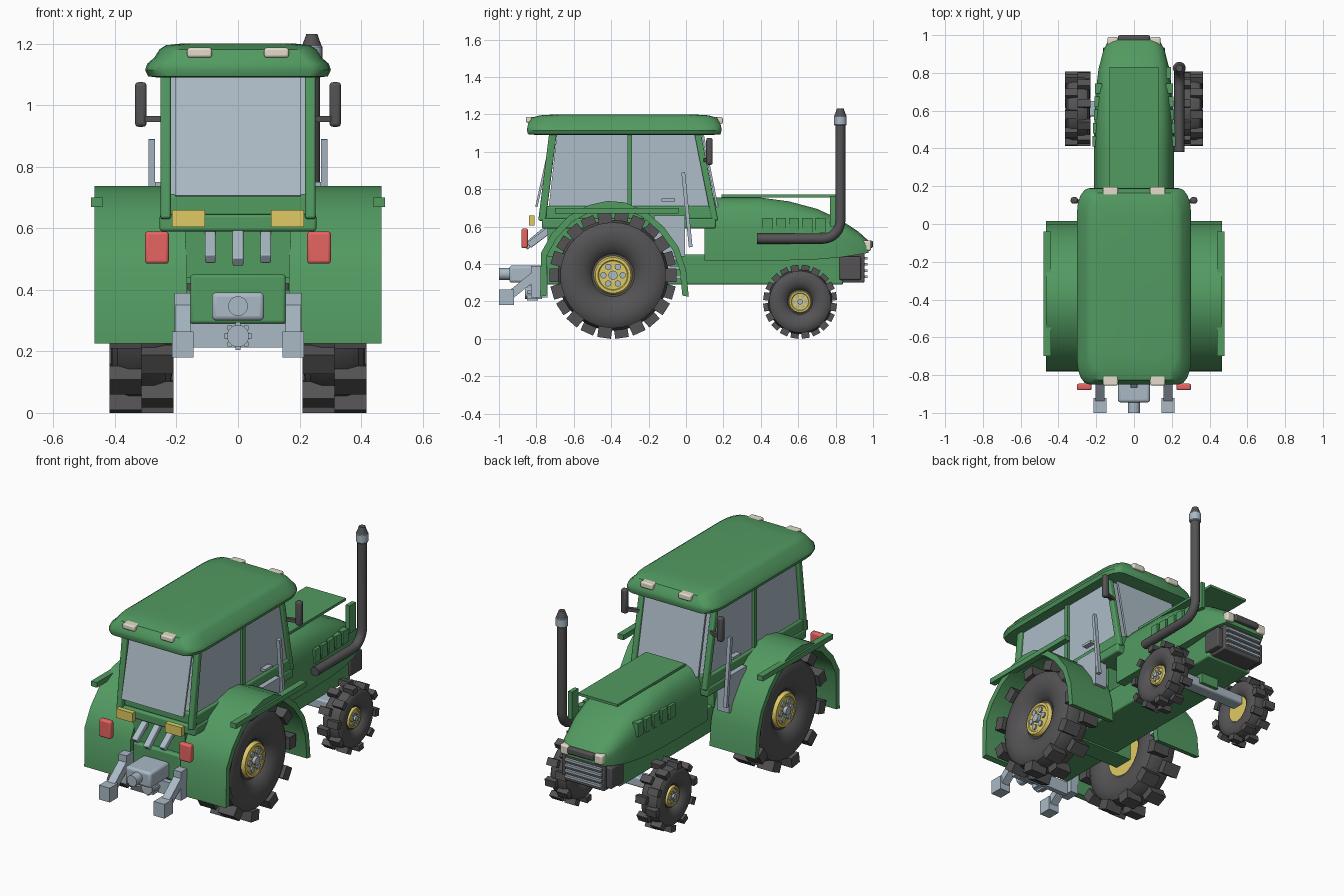
import bpy, bmesh, math
from mathutils import Vector, Matrix

cube = bpy.data.objects.get("Cube")
if cube:
    bpy.data.objects.remove(cube, do_unlink=True)


def material(name, rgb):
    m = bpy.data.materials.new(name)
    m.use_nodes = True
    m.diffuse_color = (*rgb, 1)
    m.node_tree.nodes["Principled BSDF"].inputs["Base Color"].default_value = (*rgb, 1)
    return m


GREEN = material("green paint", (.085, .325, .12))
BLACK = material("dark rubber", (.09, .086, .09))
STEEL = material("grey steel", (.4, .49, .56))
GLASS = material("pale glass", (.42, .51, .58))
YELLOW = material("yellow paint", (.74, .6, .13))
RED = material("red lamp", (.8, .13, .12))
CREAM = material("cream lamp", (.78, .72, .6))


def finish(name, bm, mat, bevel=0, smooth=True):
    bmesh.ops.recalc_face_normals(bm, faces=bm.faces)
    me = bpy.data.meshes.new(name)
    bm.to_mesh(me)
    bm.free()
    me.materials.append(mat)
    ob = bpy.data.objects.new(name, me)
    bpy.context.collection.objects.link(ob)
    if bevel:
        b = ob.modifiers.new("bevel", 'BEVEL')
        b.width, b.segments = bevel, 3
    if smooth:
        bpy.ops.object.select_all(action='DESELECT')
        bpy.context.view_layer.objects.active = ob
        ob.select_set(True)
        bpy.ops.object.shade_smooth_by_angle(angle=math.radians(35))
    return ob


def box(name, x, y, z, mat, bevel=0):
    """Box from its (low, high) range on each axis."""
    bm = bmesh.new()
    bmesh.ops.create_cube(bm, size=1)
    for v in bm.verts:
        v.co = [r[0] if c < 0 else r[1] for c, r in zip(v.co, (x, y, z))]
    return finish(name, bm, mat, bevel)


def pair(name, x, y, z, mat, bevel=0):
    """The same box on both sides."""
    box("left_" + name, x, y, z, mat, bevel)
    box("right_" + name, (-x[1], -x[0]), y, z, mat, bevel)


def beam(name, a, b, w, d, mat, bevel=0):
    """Rectangular bar between two points."""
    a, b = Vector(a), Vector(b)
    bm = bmesh.new()
    bmesh.ops.create_cube(bm, size=1)
    bmesh.ops.scale(bm, vec=(w, d, (b - a).length), verts=bm.verts)
    axis = (b - a).normalized()
    side = Vector((1, 0, 0)) - axis * axis.x
    side = side.normalized() if side.length > .1 else Vector((0, 1, 0))
    rot = Matrix((side, axis.cross(side), axis)).transposed()
    bmesh.ops.transform(bm, matrix=Matrix.Translation((a + b) / 2) @ rot.to_4x4(), verts=bm.verts)
    return finish(name, bm, mat, bevel)


def loft(name, rings, mat):
    """Closed solid through matching rings of points."""
    bm = bmesh.new()
    rows = [[bm.verts.new(p) for p in ring] for ring in rings]
    n = len(rows[0])
    for r, s in zip(rows, rows[1:]):
        for i in range(n):
            j = (i + 1) % n
            bm.faces.new((r[i], r[j], s[j], s[i]))
    bm.faces.new(rows[0])
    bm.faces.new(rows[-1])
    return finish(name, bm, mat)


def lathe(name, centre, profile, mat, axis='X', n=40):
    """Turn (offset, radius) pairs about an axis."""
    rings = []
    for o, r in profile:
        ring = []
        for i in range(n):
            t = math.tau * i / n
            c, s = r * math.cos(t), r * math.sin(t)
            p = {'X': (o, c, s), 'Y': (c, o, s), 'Z': (c, s, o)}[axis]
            ring.append(Vector(centre) + Vector(p))
        rings.append(ring)
    return loft(name, rings, mat)


# Wheels: tyre, staggered lugs, rim, hub and bolts
def wheel(name, side, x, y, R, half, rim, lugs):
    c = Vector((side * x, y, R))
    tyre = [(-.6, rim * 1.35), (-.82, R * .45), (-.92, R * .55), (-.95, R * .65), (-.9, R * .76),
            (-.75, R * .83), (-.4, R * .87), (.4, R * .87), (.75, R * .83), (.9, R * .76),
            (.95, R * .65), (.92, R * .55), (.82, R * .45), (.62, rim * 1.3), (.5, rim * 1.2)]
    lathe(name + "_tyre", c, [(side * half * o, r) for o, r in tyre], BLACK)
    bm = bmesh.new()
    for row in (-1, 1):
        for i in range(lugs):
            m = (Matrix.Translation(c) @ Matrix.Rotation(math.tau * (i + row / 4) / lugs, 4, 'X')
                 @ Matrix.Translation((row * side * half * .5, 0, R * .908)))
            made = bmesh.ops.create_cube(bm, size=1, matrix=m)["verts"]
            bmesh.ops.transform(bm, matrix=m @ Matrix.Diagonal((half, R * .215, R * .175, 1))
                                @ m.inverted(), verts=made)
    finish(name + "_lugs", bm, BLACK, smooth=False)
    rim_shape = [(-.62, rim * 1.36), (.62, rim * 1.06), (.7, rim), (.7, rim * .85), (.66, rim * .8)]
    lathe(name + "_rim", c, [(side * half * o, r) for o, r in rim_shape], YELLOW)
    lathe(name + "_hub", c, [(side * half * o, rim * .26) for o in (.6, .85)], STEEL, n=16)
    for i in range(6):
        t = math.tau * i / 6
        p = c + Vector((0, math.cos(t), math.sin(t))) * rim * .54
        lathe(name + "_bolt", p, [(side * half * o, rim * .18) for o in (.6, .75)], STEEL, n=10)


for s, label in ((1, "left"), (-1, "right")):
    wheel(label + "_rear_wheel", s, .314, -.39, .34, .104, .095, 11)
    wheel(label + "_front_wheel", s, .298, .61, .198, .068, .056, 10)

# Chassis, cab base and axles
box("chassis", (-.155, .155), (-.77, .84), (.29, .45), GREEN, .01)
box("rear_panel", (-.17, .17), (-.74, -.02), (.44, .6), GREEN)
box("cab_sill", (-.255, .255), (-.77, .16), (.59, .645), GREEN, .01)
box("cab_waist", (-.25, .25), (-.75, .15), (.64, .71), GREEN, .01)
box("front_axle", (-.26, .26), (.57, .65), (.212, .27), STEEL, .01)
box("rear_axle", (-.26, .26), (-.45, -.33), (.28, .4), GREEN)
box("axle_support", (-.06, .06), (.55, .67), (.23, .32), GREEN)

# Fenders: a curved sheet with thickness, and a side rail
arch = [(-.78, .225), (-.775, .46), (-.72, .56), (-.63, .655), (-.52, .715), (-.42, .737),
        (-.33, .73), (-.22, .685), (-.12, .6), (-.04, .49), (0, .37), (.015, .225)]
mid = Vector((-.39, .3))
inner = [mid + (Vector(p) - mid) * .915 for p in arch]
for s, label in ((1, "left"), (-1, "right")):
    rows = [[(s * .165, *p), (s * .467, *p), (s * .467, *q), (s * .165, *q)] for p, q in zip(arch, inner)]
    loft(label + "_fender", rows, GREEN)
pair("fender_rail", (.44, .478), (-.7, -.04), (.67, .7), GREEN)

# Cab glass, tapered front and back
side_shape = [(-.735, .69), (.145, .69), (.07, 1.1), (-.69, 1.1)]
loft("cab_glass", [[(x, *p) for p in side_shape] for x in (-.235, .235)], GLASS)
beam("rear_window", (0, -.8, .705), (0, -.715, 1.09), .41, .012, GLASS)
beam("windscreen", (0, .168, .7), (0, .09, 1.09), .4, .012, GLASS)

# Cab pillars, handles, doors, steps and mirrors
for s, label in ((1, "left"), (-1, "right")):
    beam(label + "_rear_pillar", (s * .235, -.77, .63), (s * .235, -.71, 1.11), .034, .04, GREEN, .008)
    beam(label + "_middle_pillar", (s * .235, -.3, .66), (s * .235, -.3, 1.11), .03, .025, GREEN)
    beam(label + "_front_pillar", (s * .235, .155, .63), (s * .235, .06, 1.11), .034, .035, GREEN, .008)
    beam(label + "_grab_rail", (s * .28, .025, .49), (s * .28, -.015, .89), .022, .02, STEEL)
    beam(label + "_mirror_arm", (s * .235, .1, .955), (s * .315, .125, .955), .02, .02, BLACK)
pair("mirror", (.297, .335), (.108, .142), (.93, 1.075), BLACK, .012)
pair("door_panel", (.2, .28), (-.17, -.005), (.44, .66), STEEL)
pair("door_handle", (.24, .27), (-.13, -.06), (.735, .75), STEEL)
for z in (.32, .37, .42):
    pair("step", (.2, .3), (-.1, -.03), (z, z + .02), STEEL)


# Roof: stacked outlines with long rounded corners
def roof_ring(w, y0, y1, z, cx=.065, cy=.13):
    pts = []
    for sx, sy, a in ((1, 1, 0), (-1, 1, 90), (-1, -1, 180), (1, -1, 270)):
        for k in range(5):
            t = math.radians(a + k * 22.5)
            pts.append((sx * (w - cx) + cx * math.cos(t),
                        (y1 - cy if sy > 0 else y0 + cy) + cy * math.sin(t), z))
    return pts


loft("roof", [roof_ring(.26, -.8, .14, 1.09), roof_ring(.292, -.845, .185, 1.094),
              roof_ring(.302, -.85, .19, 1.115), roof_ring(.295, -.848, .188, 1.135),
              roof_ring(.272, -.842, .182, 1.155), roof_ring(.255, -.825, .165, 1.182),
              roof_ring(.235, -.78, .12, 1.195), roof_ring(.19, -.7, .04, 1.2)], GREEN)
pair("rear_roof_lamp", (.085, .165), (-.855, -.8), (1.155, 1.187), CREAM, .008)
pair("front_roof_lamp", (.085, .165), (.15, .197), (1.15, 1.185), CREAM, .008)

# Hood: rounded sections tapering to the nose
rings = []
for y, w, top, low in ((.1, .212, .755, .42), (.4, .212, .755, .42), (.55, .21, .735, .42),
                       (.7, .202, .695, .425), (.82, .188, .64, .435), (.92, .162, .575, .45),
                       (.975, .135, .525, .46)):
    h = top - low
    half = [(1, 0), (1, .5), (.96, .68), (.87, .84), (.72, .95), (.5, 1)]
    rings.append([(w * a, y, low + h * b) for a, b in half]
                 + [(-w * a, y, low + h * b) for a, b in reversed(half)])
loft("hood", rings, GREEN)
box("hood_top_plate", (-.13, .13), (.19, .83), (.757, .772), GREEN)
box("exhaust_shield", (.17, .195), (.77, .83), (.6, .765), GREEN)
for i in range(5):
    y = .41 + i * .07
    pair("hood_louvre", (.17, .219 - i * .003), (y, y + .055), (.565, .645), GREEN)

# Nose: grille, slats and headlamps
box("grille", (-.13, .13), (.82, .955), (.3, .46), BLACK, .008)
pair("nose_box", (.1, .165), (.82, .935), (.315, .44), BLACK, .008)
for i in range(4):
    z = .325 + i * .033
    box("grille_slat", (-.12, .12), (.94, .97), (z, z + .014), STEEL)
box("nose_bar", (-.085, .085), (.95, 1), (.485, .525), BLACK, .01)
pair("headlamp", (.085, .14), (.94, .99), (.47, .527), CREAM, .01)

# Exhaust: bent pipe, collar and cap
path = [(.24, .38, .535), (.24, .73, .535)]
path += [(.24, .73 + .095 * math.sin(t), .63 - .095 * math.cos(t))
         for t in (math.radians(a) for a in range(15, 91, 15))] + [(.24, .825, 1.15)]
curve = bpy.data.curves.new("exhaust_pipe", 'CURVE')
curve.dimensions, curve.bevel_depth, curve.use_fill_caps = '3D', .027, True
spline = curve.splines.new('POLY')
spline.points.add(len(path) - 1)
for point, co in zip(spline.points, path):
    point.co = (*co, 1)
curve.materials.append(BLACK)
bpy.context.collection.objects.link(bpy.data.objects.new("exhaust_pipe", curve))
lathe("exhaust_collar", (.24, .825, 0), [(1.14, .03), (1.145, .034), (1.19, .034), (1.195, .03)], STEEL, 'Z', 20)
lathe("exhaust_cap", (.24, .825, 0), [(1.19, .033), (1.225, .02), (1.232, .018)], BLACK, 'Z', 20)

# Rear lamps and plates
pair("tail_lamp", (.225, .302), (-.88, -.845), (.485, .59), RED, .01)
pair("rear_marker", (.108, .215), (-.84, -.81), (.605, .66), YELLOW)

# Rear linkage and power take-off
beam("top_link", (0, -.86, .49), (0, -.73, .6), .035, .035, STEEL, .005)
box("hitch_plate", (-.155, .155), (-.8, -.77), (.212, .29), STEEL)
for s, label in ((1, "left"), (-1, "right")):
    beam(label + "_lift_arm", (s * .09, -.84, .5), (s * .09, -.72, .59), .035, .035, STEEL, .005)
    beam(label + "_lower_link", (s * .18, -.95, .225), (s * .18, -.77, .37), .05, .045, STEEL)
pair("link_mount", (.155, .207), (-.83, -.74), (.22, .39), STEEL)
pair("link_end", (.145, .215), (-1, -.92), (.18, .265), STEEL)
box("gear_housing", (-.085, .085), (-.945, -.76), (.3, .392), STEEL, .015)
lathe("power_shaft", (0, 0, .347), [(-1, .032), (-.93, .032)], STEEL, 'Y', 20)
lathe("lower_shaft", (0, 0, .25), [(-.86, .036), (-.78, .036)], STEEL, 'Y', 20)
for i in range(8):
    t = math.tau * i / 8
    x, z = .038 * math.cos(t), .25 + .038 * math.sin(t)
    box("shaft_tooth", (x - .008, x + .008), (-.85, -.79), (z - .008, z + .008), STEEL)
